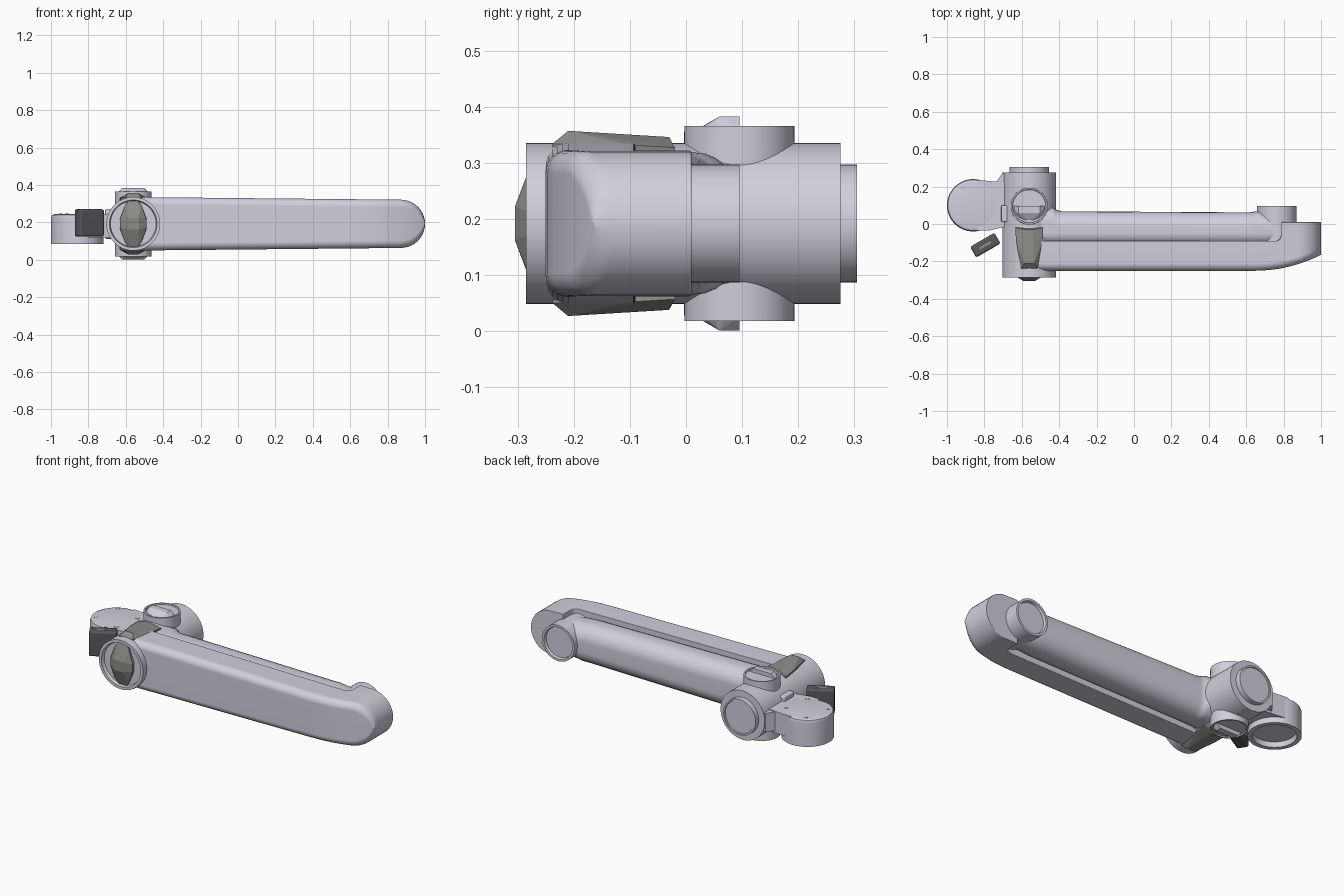
import bpy, bmesh, math
from mathutils import Matrix

cube = bpy.data.objects.get("Cube")
if cube:
    bpy.data.objects.remove(cube)


def material(name, color):
    m = bpy.data.materials.new(name)
    m.use_nodes = True
    m.diffuse_color = (*color, 1)
    m.node_tree.nodes["Principled BSDF"].inputs["Base Color"].default_value = (*color, 1)
    return m


shell = material("pale grey shell", (0.63, 0.63, 0.72))
olive = material("olive grey grip", (0.26, 0.26, 0.24))
dark = material("charcoal", (0.1, 0.1, 0.11))

ZC = 0.192   # height of the arm axis
HX = -0.56   # housing axis


def finish(name, bm, mat, smooth=True, bevel=0):
    bmesh.ops.remove_doubles(bm, verts=bm.verts, dist=0.0001)
    bmesh.ops.recalc_face_normals(bm, faces=bm.faces)
    me = bpy.data.meshes.new(name)
    bm.to_mesh(me)
    bm.free()
    ob = bpy.data.objects.new(name, me)
    bpy.context.collection.objects.link(ob)
    me.materials.append(mat)
    if bevel:
        mod = ob.modifiers.new("bevel", "BEVEL")
        mod.width, mod.segments, mod.limit_method = bevel, 3, "ANGLE"
    if smooth:
        bpy.ops.object.select_all(action="DESELECT")
        ob.select_set(True)
        bpy.context.view_layer.objects.active = ob
        bpy.ops.object.shade_smooth_by_angle(angle=math.radians(35))
        ob.modifiers.new("flat face normals", "WEIGHTED_NORMAL").keep_sharp = True


def lathe(name, profile, center, along_y=False, flip=1, steps=56):
    """Spin (radius, distance) pairs about a vertical or front-back axis."""
    bm = bmesh.new()
    vs = [bm.verts.new((r, 0, flip * t)) for r, t in profile]
    es = [bm.edges.new(p) for p in zip(vs, vs[1:])]
    bmesh.ops.spin(bm, geom=vs + es, axis=(0, 0, 1), cent=(0, 0, 0),
                   angle=math.tau, steps=steps)
    if along_y:
        bmesh.ops.rotate(bm, verts=bm.verts, matrix=Matrix.Rotation(-math.pi / 2, 3, "X"))
    bmesh.ops.translate(bm, verts=bm.verts, vec=center)
    finish(name, bm, shell)


def section(y0, y1, h, front, back, n=6):
    """Rounded rectangle in y and z; front and back are corner radii."""
    pts = []
    for k, (y, sy, sz, r) in enumerate([(y1, 1, 1, back), (y0, -1, 1, front),
                                        (y0, -1, -1, front), (y1, 1, -1, back)]):
        rz, ry = min(r, h * 0.98), min(r, (y1 - y0) * 0.9)
        for i in range(n + 1):
            a = (k + i / n) * math.pi / 2
            pts.append((y - sy * ry + ry * math.cos(a), ZC + sz * (h - rz) + rz * math.sin(a)))
    return pts


def loft(name, stations, front, back):
    """Skin rounded sections given as (x, y0, y1, half height)."""
    bm = bmesh.new()
    rings = [[bm.verts.new((x, y, z)) for y, z in section(y0, y1, h, front, back)]
             for x, y0, y1, h in stations]
    for a, b in zip(rings, rings[1:]):
        for i in range(len(a)):
            j = (i + 1) % len(a)
            bm.faces.new((a[i], a[j], b[j], b[i]))
    bm.faces.new(rings[0])
    bm.faces.new(rings[-1])
    finish(name, bm, shell)


def hull(name, pts, mat):
    bm = bmesh.new()
    for p in pts:
        bm.verts.new(p)
    bmesh.ops.convex_hull(bm, input=bm.verts)
    finish(name, bm, mat, smooth=False)


def box(name, center, size, mat, angle=0, bevel=0):
    bm = bmesh.new()
    bmesh.ops.create_cube(bm, size=1, matrix=Matrix.Translation(center)
                          @ Matrix.Rotation(angle, 4, "Z")
                          @ Matrix.Diagonal((*size, 1)))
    finish(name, bm, mat, bevel=bevel)


# Outer arm: deep tapered bar whose rounded end turns back to the hinge
END = 0.87


def half_height(x):
    if x <= END:
        return 0.143 - 0.014 * (x - HX) / (END - HX)
    return 0.129 * math.sqrt(max(0.0004, 1 - ((x - END) / 0.13) ** 2))


def front_y(x):
    return -0.25 + 0.085 * (max(0, x - 0.65) / 0.35) ** 2


bar = [(x, -0.09) for x in (HX, 0, 0.65, 0.72, 0.765)]
bar += [(0.78, -0.08), (0.788, -0.06), (0.79, 0.01), (0.83, 0.01), (END, 0.01)]
bar += [(END + 0.13 * math.sin(math.radians(a)), 0.01) for a in range(9, 91, 9)]
loft("outer_arm", [(x, front_y(x), y1, half_height(x)) for x, y1 in bar], 0.04, 0.004)

# Inner tube, round on both sides, with a flared root
tube = [(-0.56, 0.1, 0.128), (-0.44, 0.095, 0.127), (-0.42, 0.078, 0.126), (-0.39, 0.068, 0.125),
        (0.62, 0.062, 0.114), (0.65, 0.068, 0.112), (0.7, 0.062, 0.108), (0.8, 0.06, 0.1)]
loft("inner_tube", [(x, -0.11, y1, h) for x, y1, h in tube], 0.06, 0.085)

# Hinge boss at the far end, with a shallow cup in its face
lathe("hinge_boss", [(0, -0.1), (0.105, -0.1), (0.105, 0.095), (0.092, 0.095),
                     (0.088, 0.08), (0, 0.08)], (0.763, 0, ZC), True)

# Large housing with a cupped front and stepped back
lathe("joint_housing", [(0, -0.265), (0.122, -0.265), (0.127, -0.285), (0.1435, -0.285),
                        (0.1435, 0.275), (0.105, 0.275), (0.105, 0.305), (0.096, 0.305),
                        (0.094, 0.3), (0, 0.3)], (HX, 0, ZC), True)

# Cross pivot and faceted grips, above and below the housing
for side, s in (("top", 1), ("bottom", -1)):
    lathe(side + "_pivot_cap", [(0, 0), (0.1, 0), (0.098, 0.174), (0.09, 0.174),
                                (0.088, 0.168), (0, 0.168)], (HX, 0.095, ZC), flip=s)
    # Half-round tab with sloping edges
    rim = [(0.086 * math.cos(a), 0.095 - 0.08 * math.sin(a), 0.165)
           for a in (math.pi * i / 10 for i in range(11))]
    crest = [(x, y, 0.191) for x in (-0.058, 0.058) for y in (0.06, 0.095)]
    hull(side + "_pivot_tab", [(HX + x, y, ZC + s * z) for x, y, z in rim + crest], shell)
    hull(side + "_grip",
         [(HX + sx * x, y, ZC + s * z) for sx in (-1, 1) for x, y, z in
          [(0.02, -0.03, 0.154), (0.025, -0.21, 0.165), (0.075, -0.02, 0.135),
           (0.07, -0.1, 0.14), (0.045, -0.238, 0.142), (0.07, -0.02, 0.1),
           (0.045, -0.235, 0.1)]], olive)

# Faceted grip on the front of the housing
hull("front_grip", [(HX + sx * x, y, ZC + sz * z) for sx in (-1, 1) for sz in (-1, 1)
                    for x, y, z in [(0.072, -0.28, 0.02), (0.045, -0.275, 0.095),
                                    (0.025, -0.27, 0.122), (0.03, -0.305, 0.03),
                                    (0.07, -0.26, 0.03), (0.03, -0.26, 0.12)]], olive)

# Side lobe with a cupped underside, and the neck joining it to the housing
lathe("side_lobe", [(0, 0.115), (0.112, 0.115), (0.115, 0.085), (0.14, 0.085), (0.14, 0.222),
                    (0.135, 0.238), (0.12, 0.245), (0, 0.245)], (-0.86, 0.1, 0))
hull("lobe_neck", [(x, y, z) for z in (0.118, 0.2445)
                   for x, y in [(-0.84, -0.036), (-0.78, -0.036), (-0.62, 0.0),
                                (-0.84, 0.236), (-0.76, 0.215), (-0.62, 0.215)]], shell)
hull("neck_gusset", [(x, y, z) for y0, y1 in ((0.205, 0.27),)
                     for x, y in [(-0.75, y0), (-0.705, y1), (-0.64, y1), (-0.64, y0)]
                     for z in (0.13, 0.24)], shell)
box("neck_bracket", (-0.68, 0.055, ZC), (0.06, 0.09, 0.16), shell, bevel=0.008)
for i, (x, y) in enumerate([(-0.915, 0.195), (-0.76, 0.155), (-0.95, 0.04), (-0.79, 0.0)]):
    lathe("lobe_bolt_%d" % (i + 1), [(0.011, 0.235), (0.011, 0.247), (0, 0.247)],
          (x, y, 0), steps=12)

# Dark angled block beside the housing
TURN = math.radians(30)
box("side_block", (-0.795, -0.113, 0.197), (0.15, 0.066, 0.146), dark, TURN, 0.01)
box("block_inlay", (-0.795, -0.113, 0.269), (0.07, 0.014, 0.004), olive, TURN)
